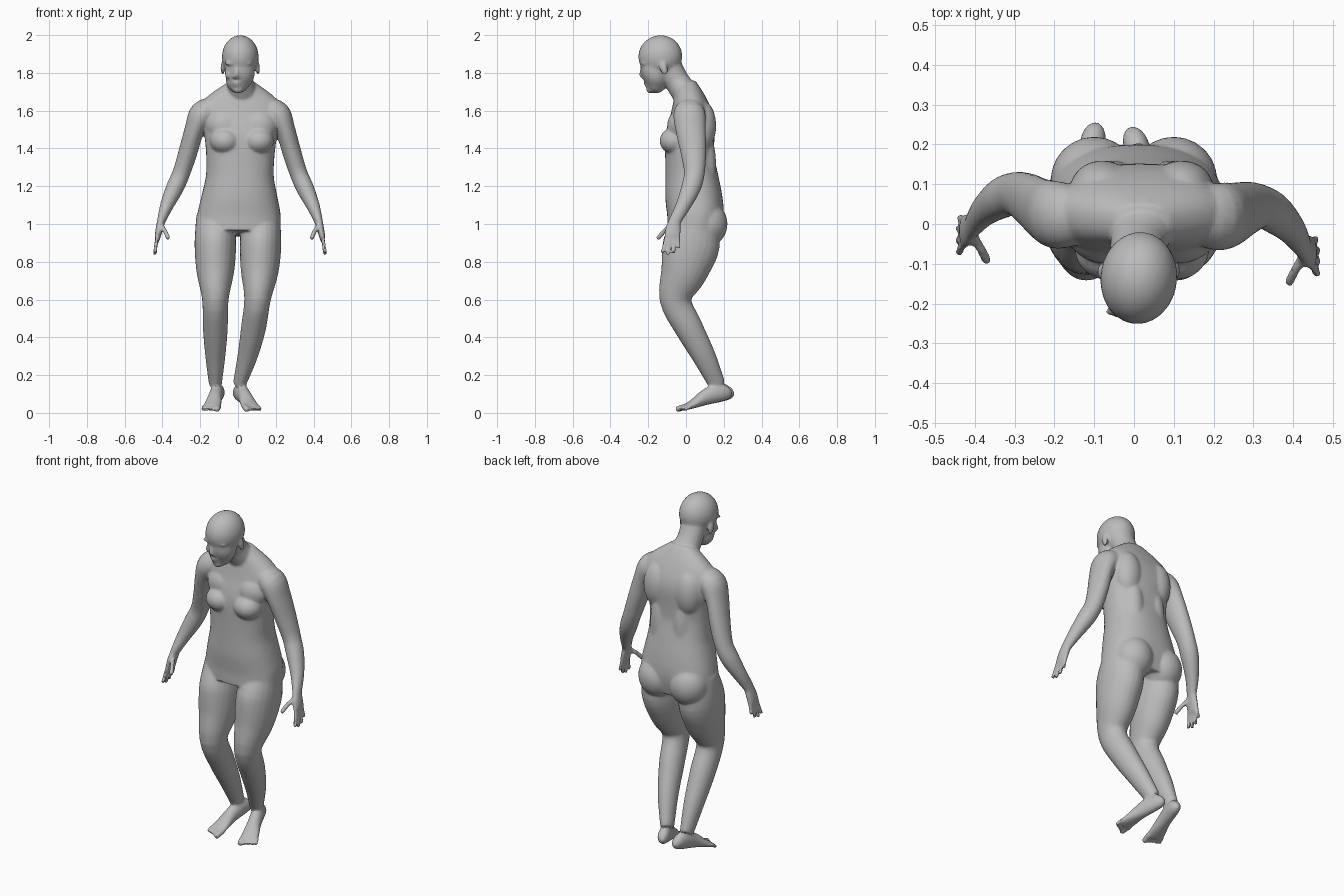
import bpy, bmesh
from math import sin, cos, pi, radians, copysign
from mathutils import Vector, Matrix

cube = bpy.data.objects.get("Cube")
if cube:
    bpy.data.objects.remove(cube)

grey = (0.5, 0.5, 0.5, 1)
skin = bpy.data.materials.new("plain_grey")
skin.use_nodes = True
skin.diffuse_color = grey
skin.node_tree.nodes["Principled BSDF"].inputs["Base Color"].default_value = grey

parts = bmesh.new()


def interpolate(rows, steps=4):
    """Catmull-Rom interpolation through the cross-section rows."""
    rows = [Vector(row) for row in rows]
    padded = [rows[0]] + rows + [rows[-1]]
    result = []
    for before, start, end, after in zip(padded, padded[1:], padded[2:], padded[3:]):
        tangent_in, tangent_out = (end - before) / 2, (after - start) / 2
        for step in range(steps):
            t = step / steps
            ease = t * t * (3 - 2 * t)
            result.append(start.lerp(end, ease) + tangent_in * t * (1 - t) ** 2
                          - tangent_out * t * t * (1 - t))
    return result + [rows[-1]]


def tube(rows, side=(1, 0, 0), power=2.0, sides=24):
    """Closed loft; each row is x, y, z, radius along side, other radius."""
    rows = interpolate(rows)
    centres = [Vector(row[:3]) for row in rows]
    last = len(rows) - 1
    rings = []
    for index, row in enumerate(rows):
        along = (centres[min(index + 1, last)] - centres[max(index - 1, 0)]).normalized()
        across = Vector(side)
        across = (across - along * across.dot(along)).normalized()
        normal = along.cross(across)
        ring = []
        for corner in range(sides):
            angle = 2 * pi * corner / sides
            u, v = (copysign(abs(w) ** (2 / power), w) for w in (cos(angle), sin(angle)))
            ring.append(parts.verts.new(centres[index] + across * u * row[3] + normal * v * row[4]))
        rings.append(ring)
    for lower, upper in zip(rings, rings[1:]):
        for corner in range(sides):
            following = (corner + 1) % sides
            parts.faces.new((lower[corner], lower[following], upper[following], upper[corner]))
    parts.faces.new(rings[0][::-1])
    parts.faces.new(rings[-1])


def blob(position, radii, turn=Matrix()):
    """Ellipsoid."""
    placement = Matrix.Translation(position) @ turn @ Matrix.Diagonal((*radii, 1))
    bmesh.ops.create_uvsphere(parts, u_segments=24, v_segments=16, radius=1, matrix=placement)


def pair(middle, x, y, z, radii, turn=Matrix()):
    """Two mirrored ellipsoids either side of a middle line."""
    for side in (-1, 1):
        blob((middle + side * x, y, z), radii, turn)


def digit(root, joint, end, radius):
    """Finger or toe with a bend and a rounded tip."""
    root, joint, end = Vector(root), Vector(joint), Vector(end)
    tip = end + (end - joint).normalized() * radius / 2
    sizes = (radius, radius, radius, radius / 2)
    tube([(*point, size, size) for point, size in zip((root, joint, end, tip), sizes)],
         side=(.8, .6, .1), sides=10)


def build_torso():
    # Half width, centre depth and half depth, at equal steps down from the neck
    profile = [(.07, 0, .05), (.2, .02, .09), (.21, .03, .12), (.19, .02, .13), (.18, .02, .13),
               (.18, .03, .14), (.2, .04, .15), (.22, .05, .15), (.22, .04, .14)]
    middle = .02
    tube([(middle * (1 - step / 10), depth, 1.75 - step / 10, width, thickness)
          for step, (width, depth, thickness) in enumerate(profile)], power=2.3, sides=40)
    pair(middle, .09, -.06, 1.44, (.08, .08, .07))       # breasts
    pair(middle, .09, -.02, 1.52, (.1, .08, .09))        # upper chest
    pair(middle, .1, .09, 1.52, (.08, .07, .13))         # shoulder blades
    pair(middle, .07, .1, 1.3, (.06, .06, .2))           # back muscles
    pair(0, .1, .11, 1, (.11, .11, .12))                 # buttocks
    # Neck
    tube([(middle, .04, 1.62, .09, .07), (middle, -.01, 1.7, .08, .07),
          (.01, -.05, 1.76, .07, .066), (.01, -.09, 1.84, .07, .066)])


def build_leg(sideways):
    """Leg at equal steps down; sideways gives x for each height."""
    # Centre depth, half width and half depth
    profile = [(.05, .1, .1), (.03, .11, .15), (-.01, .1, .125), (-.055, .07, .085),
               (.015, .066, .075), (.095, .053, .062), (.165, .034, .045)]
    rows = []
    for step, (depth, width, thickness) in enumerate(profile):
        height = 1.05 - step * .15
        rows.append((sideways(height), depth, height, width, thickness))
    tube(rows)


def build_foot(side, heel, ball):
    """Foot from heel to ball, big toe on the inner side."""
    heel, ball = Vector(heel), Vector(ball)
    forward = (ball - heel).normalized()
    outward = Vector((-forward.y, forward.x)) * side
    # Position along the foot, height, half width and half height
    profile = [(-.1, .12, .015, .02), (0, .11, .03, .04), (.25, .105, .035, .05),
               (.55, .08, .037, .04), (.8, .05, .046, .025), (1, .03, .05, .016)]
    tube([(*heel.lerp(ball, along), height, width, thickness)
          for along, height, width, thickness in profile], side=(*outward, 0))
    for toe in range(5):
        root = ball + outward * (toe - 1.8) * .02 - forward * .012
        reach = forward * (.05 - toe * .005)
        digit((*root, .034), (*(root + reach * .6), .026), (*(root + reach), .018),
              .01 if toe else .016)


def build_arm(side):
    """Arm bent at the elbow; the left one swings a little further forward."""
    # Distance out, depth, height, half width and half depth
    profile = [(.14, .02, 1.6, .07, .07), (.2, .02, 1.58, .07, .085), (.24, .03, 1.5, .053, .08),
               (.275, .05, 1.38, .05, .068), (.31, .06, 1.27, .047, .055),
               (.345, .045, 1.19, .047, .052), (.386, .01, 1.1, .036, .04),
               (.415, -.03, 1.02, .023, .033), (.42, -.035, 1, .02, .033)]
    middle, swing = .01, .045
    tube([(middle + side * out, depth - side * swing * (1.62 - height), height, width, thickness)
          for out, depth, height, width, thickness in profile])
    build_hand(side, Vector((middle + side * .415, -.03 - side * swing * .6, 1.02)))


def build_hand(side, wrist):
    """Hand hanging down, palm turned inwards, fingers spread front to back."""
    def place(out, forward, down):
        return wrist + Vector((side * out, -forward, -down))

    tube([(*place(0, 0, 0), .022, .03), (*place(.01, .01, .04), .02, .04),
          (*place(.02, .015, .085), .016, .043), (*place(.02, .02, .105), .01, .04)])
    for finger in range(4):
        spread = .046 - finger * .02
        length = .18 - .01 * (finger - 1) ** 2
        digit(place(.02, spread, .08), place(.03, spread * 1.25, .135),
              place(.035, spread * 1.5, length), .0105)
    digit(place(0, .025, .03), place(-.02, .06, .06), place(-.035, .09, .095), .0125)


def build_head():
    """Bald head, bowed forward and turned a little."""
    nod = Matrix.Rotation(radians(-6), 4, 'Z') @ Matrix.Rotation(radians(14), 4, 'X')
    blob((.012, -.136, 1.886), (.097, .117, .113), nod)      # skull
    blob((.01, -.163, 1.81), (.08, .074, .1), nod)           # face
    blob((0, -.16, 1.76), (.064, .058, .068), nod)           # jaw
    blob((0, -.185, 1.715), (.03, .026, .024), nod)          # chin
    blob((-.006, -.214, 1.75), (.026, .012, .007), nod)      # upper lip
    blob((-.006, -.208, 1.735), (.023, .012, .008), nod)     # lower lip
    digit((-.005, -.225, 1.84), (-.008, -.234, 1.805), (-.01, -.236, 1.785), .012)   # nose
    pair(-.01, .01, -.226, 1.778, (.01, .013, .01), nod)     # nostrils
    pair(0, .04, -.222, 1.85, (.034, .014, .01), nod)        # brows
    pair(0, .036, -.212, 1.82, (.016, .012, .009), nod)      # eyes
    pair(0, .046, -.193, 1.79, (.024, .024, .024), nod)      # cheeks
    pair(.012, .093, -.118, 1.825, (.011, .021, .037), nod)  # ears


build_torso()
build_head()
build_leg(lambda height: -.12)
build_leg(lambda height: .12 - .17 * max(0, 1 - height) ** 2.5)
build_foot(-1, (-.1, .225), (-.14, 0))
build_foot(1, (0, .215), (.07, 0))
build_arm(-1)
build_arm(1)

mesh = bpy.data.meshes.new("body")
parts.to_mesh(mesh)
parts.free()
mesh.materials.append(skin)
body = bpy.data.objects.new("body", mesh)
bpy.context.collection.objects.link(body)

# Fuse the parts into one skin, soften the joins, then thin it out
fuse = body.modifiers.new("fuse", 'REMESH')
fuse.mode = 'VOXEL'
fuse.voxel_size = .0065
soften = body.modifiers.new("soften", 'SMOOTH')
soften.iterations = 8
thin = body.modifiers.new("thin", 'DECIMATE')
thin.ratio = .2

bpy.context.view_layer.objects.active = body
body.select_set(True)
bpy.ops.object.convert(target='MESH')
bpy.ops.object.shade_smooth_by_angle(angle=radians(30))
